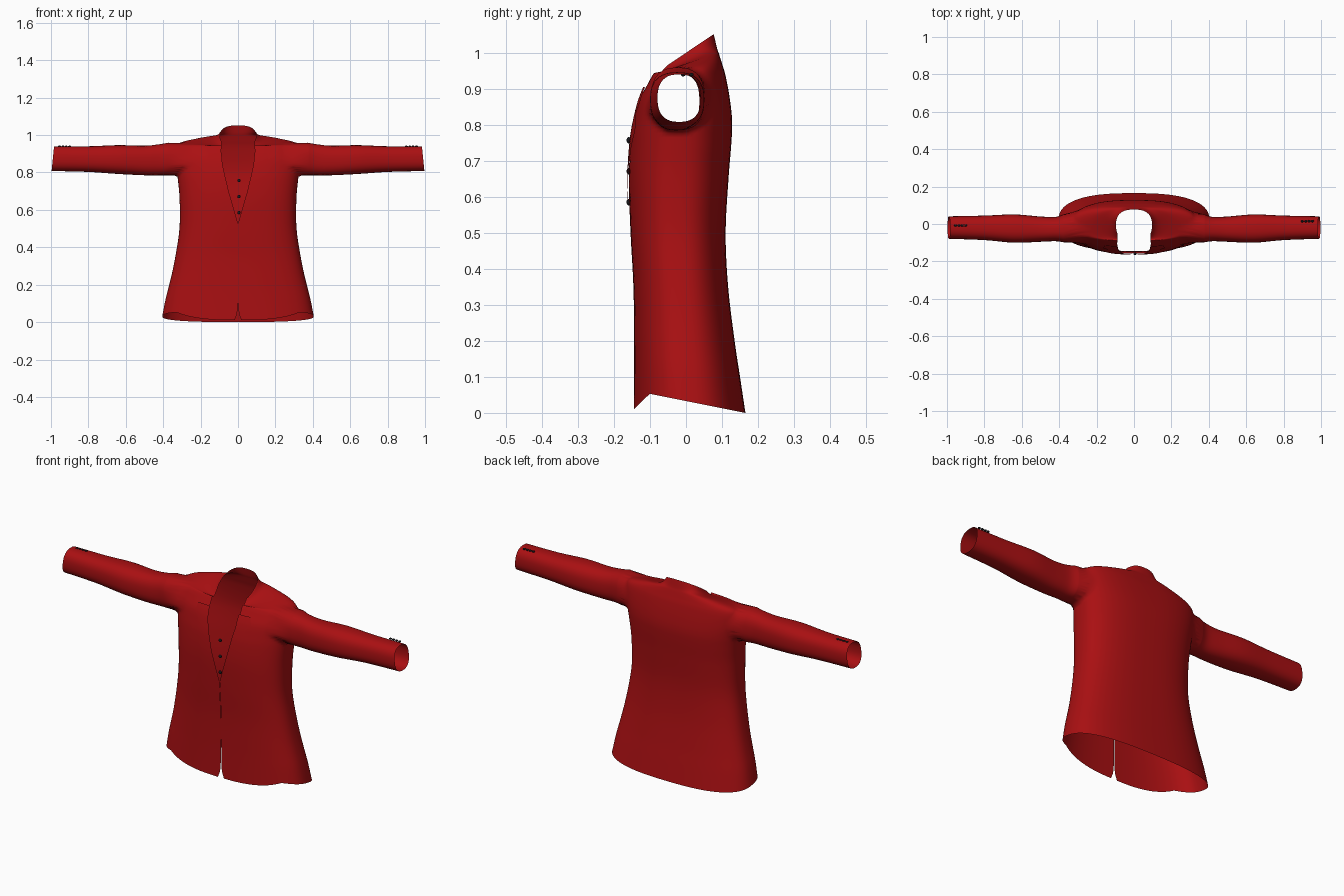
import bpy, bmesh, math
from mathutils import Vector

old = bpy.data.objects.get("Cube")
if old:
    bpy.data.objects.remove(old, do_unlink=True)


def material(name, color):
    mat = bpy.data.materials.new(name)
    mat.use_nodes = True
    mat.diffuse_color = color
    bsdf = mat.node_tree.nodes["Principled BSDF"]
    bsdf.inputs["Base Color"].default_value = color
    bsdf.inputs["Roughness"].default_value = 0.8
    return mat


red = material("red cloth", (0.4, 0.005, 0.006, 1))
black = material("black button", (0.008, 0.008, 0.01, 1))


def finish(bm, name, mat):
    mesh = bpy.data.meshes.new(name)
    bm.to_mesh(mesh)
    bm.free()
    mesh.materials.append(mat)
    obj = bpy.data.objects.new(name, mesh)
    bpy.context.collection.objects.link(obj)
    for poly in mesh.polygons:
        poly.use_smooth = True
    return obj


def lookup(table, key):
    """Linear interpolation in rows sorted by their first entry."""
    for a, b in zip(table, table[1:]):
        if key <= b[0]:
            f = max(0, (key - a[0]) / (b[0] - a[0]))
            return [p + (q - p) * f for p, q in zip(a, b)]
    return list(table[-1])


def refine(keys, steps):
    """Catmull-Rom resampling of a list of key rows."""
    rows = []
    for i in range(len(keys) - 1):
        quad = [keys[max(0, min(len(keys) - 1, i + d))] for d in (-1, 0, 1, 2)]
        for s in range(steps):
            t = s / steps
            rows.append([0.5 * (2 * b + (c - a) * t + (2 * a - 5 * b + 4 * c - d) * t ** 2
                                + (3 * b - a - 3 * c + d) * t ** 3)
                         for a, b, c, d in zip(*quad)])
    rows.append(list(keys[-1]))
    return rows


def power(value, p):
    return math.copysign(abs(value) ** p, value)


def grid_faces(bm, rows, closed=False):
    for low, high in zip(rows, rows[1:]):
        n = len(low)
        for j in range(n if closed else n - 1):
            k = (j + 1) % n
            bm.faces.new((low[j], low[k], high[k], high[j]))


# Body stations: height, tilt, half width, front y, back y
BODY = refine([
    (0.00, 0, 0.405, -0.145, 0.165),
    (0.10, 0, 0.388, -0.144, 0.150),
    (0.20, 0, 0.366, -0.144, 0.135),
    (0.35, 0, 0.335, -0.146, 0.117),
    (0.50, 0, 0.313, -0.154, 0.110),
    (0.65, 0, 0.312, -0.159, 0.118),
    (0.75, 0, 0.320, -0.154, 0.126),
    (0.81, 0, 0.328, -0.145, 0.128),
    (0.87, 0, 0.338, -0.130, 0.122),
    (0.925, 0.10, 0.338, -0.107, 0.110),
    (0.955, 0.15, 0.312, -0.092, 0.100),
    (0.968, 0.30, 0.230, -0.090, 0.092),
    (0.975, 0.45, 0.130, -0.092, 0.086),
    (1.000, 0.67, 0.096, -0.090, 0.077)], 5)

# Half width of the front opening by height
OPENING = [(0, 0.018), (0.04, 0.004), (0.1, 0.001), (0.53, 0.001),
           (0.7, 0.05), (0.84, 0.083), (0.92, 0.09), (1.0, 0.088)]
EXPONENT = 2.6
COLUMNS = 96
SLEEVE_SIDES = 40

# Sleeve stations: x, low z, high z, front y, back y
SLEEVE = refine([
    (0.375, 0.785, 0.959, -0.098, 0.052),
    (0.42, 0.785, 0.951, -0.092, 0.038),
    (0.50, 0.785, 0.943, -0.095, 0.040),
    (0.64, 0.792, 0.946, -0.100, 0.051),
    (0.80, 0.803, 0.940, -0.086, 0.045),
    (0.99, 0.808, 0.940, -0.079, 0.041)], 5)


def body_ring(row):
    z, tilt, width, front, back = row
    gap = lookup(OPENING, z)[1]
    start = math.asin((gap / width) ** (EXPONENT / 2))
    for j in range(COLUMNS + 1):
        a = start + (2 * math.pi - 2 * start) * j / COLUMNS
        x = width * power(math.sin(a), 2 / EXPONENT)
        y = (front + back) / 2 - (back - front) / 2 * power(math.cos(a), 2 / EXPONENT)
        # Hem rises at the sides
        q = (y - front) / (back - front)
        lift = min(0.01 + 0.3 * q, 0.062 * (1 - q)) * max(0, 1 - z / 0.25)
        yield x, y, z + tilt * y + lift


def sleeve_ring(row, side):
    x, low, high, front, back = row
    for j in range(SLEEVE_SIDES):
        a = 2 * math.pi * j / SLEEVE_SIDES
        y = (front + back) / 2 + (back - front) / 2 * power(math.cos(a), 0.8)
        z = (low + high) / 2 + (high - low) / 2 * power(math.sin(a), 0.8)
        # Cuff ends are cut at a slight slant
        slant = 0.1 * ((low + high) / 2 - z) * max(0, (x - 0.8) / 0.19)
        yield side * (x + slant), y, z


# Jacket shell: body, collar and sleeves in one surface
bm = bmesh.new()
grid_faces(bm, [[bm.verts.new(p) for p in body_ring(row)] for row in BODY])


def in_armhole(face):
    c = face.calc_center_median()
    return abs(c.x) > 0.26 and ((c.y + 0.02) / 0.088) ** 2 + ((c.z - 0.872) / 0.085) ** 2 < 1


holes = [f for f in bm.faces if in_armhole(f)]
rims = {s: [e for e in {e for f in holes for e in f.edges}
            if not all(in_armhole(f) for f in e.link_faces)
            and e.verts[0].co.x * s > 0] for s in (-1, 1)}
bmesh.ops.delete(bm, geom=holes, context='FACES')
for side, rim in rims.items():
    rings = [[bm.verts.new(p) for p in sleeve_ring(row, side)] for row in SLEEVE]
    grid_faces(bm, rings, True)
    root = [bm.edges.get((v, rings[0][j - 1])) for j, v in enumerate(rings[0])]
    bmesh.ops.bridge_loops(bm, edges=rim + root)
    # Ease the armhole seam
    seam = list({v for e in rim for v in e.verts})
    for _ in range(3):
        bmesh.ops.smooth_vert(bm, verts=seam, factor=0.4,
                              use_axis_x=True, use_axis_y=True, use_axis_z=True)
bmesh.ops.recalc_face_normals(bm, faces=bm.faces[:])
bm.normal_update()
if sum(f.normal.y * f.calc_center_median().y for f in bm.faces) < 0:
    bmesh.ops.reverse_faces(bm, faces=bm.faces[:])
finish(bm, "jacket_shell", red)


def front_y(x, z):
    _, _, width, front, back = lookup(BODY, z)
    mid = (front + back) / 2
    return mid + (front - mid) * (1 - abs(x / width) ** EXPONENT) ** (1 / EXPONENT)


# Lapels: thin notched plates lying on the chest
LAPEL = [(0.53, 0.003), (0.7, 0.115), (0.785, 0.182), (0.81, 0.168),
         (0.835, 0.132), (0.86, 0.168), (0.905, 0.155)]
for side, label in ((1, "left"), (-1, "right")):
    bm = bmesh.new()
    rows = []
    for i in range(31):
        z = 0.53 + 0.375 * i / 30
        inner, outer = lookup(OPENING, z)[1], lookup(LAPEL, z)[1]
        row = []
        for j in range(9):
            x = inner + (outer - inner) * j / 8
            row.append(bm.verts.new((side * x, front_y(x, z) - 0.004, z)))
        rows.append(row if side > 0 else row[::-1])
    grid_faces(bm, rows)
    finish(bm, label + "_lapel", red)


def button(name, place, radius, squash):
    bm = bmesh.new()
    bmesh.ops.create_uvsphere(bm, u_segments=12, v_segments=8, radius=radius)
    bmesh.ops.scale(bm, vec=squash, verts=bm.verts[:])
    obj = finish(bm, name, black)
    obj.location = Vector(place)


# Front buttons and cuff buttons
for i in range(3):
    button(f"front_button_{i + 1}", (0.005, -0.159, 0.585 + 0.086 * i), 0.009, (1, 0.7, 1))
for side, label, y in ((1, "left", 0.015), (-1, "right", -0.008)):
    for i in range(4):
        button(f"{label}_cuff_button_{i + 1}", (side * (0.9 + 0.018 * i), y, 0.939),
               0.008, (1, 0.8, 0.6))
